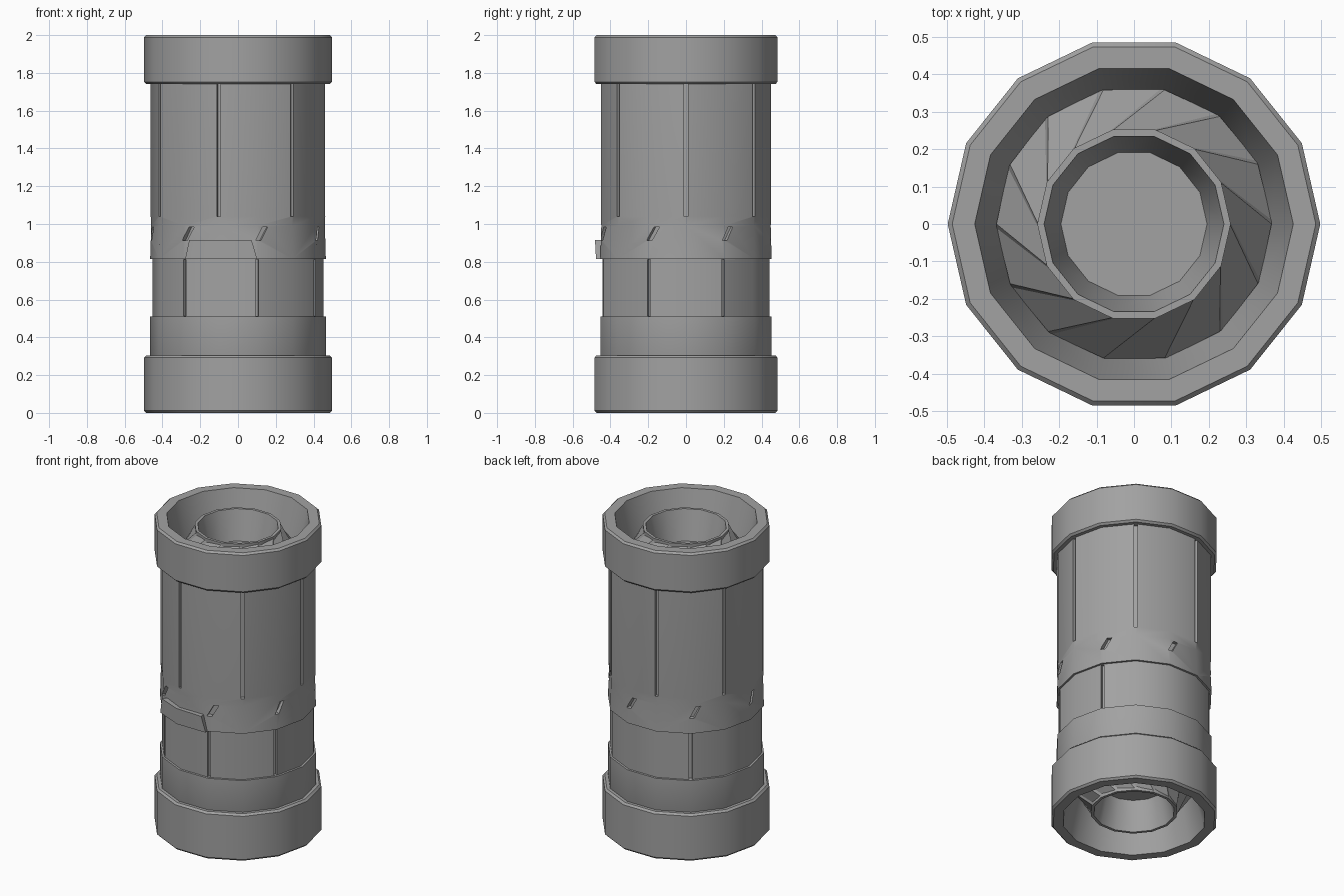
import bpy, bmesh, math
from mathutils import Matrix, Vector

if "Cube" in bpy.data.objects:
    bpy.data.objects.remove(bpy.data.objects["Cube"])

N = 14
STEP = 2 * math.pi / N

grey = bpy.data.materials.new("metal_grey")
grey.diffuse_color = (0.36, 0.36, 0.36, 1)
grey.use_nodes = True
grey.node_tree.nodes["Principled BSDF"].inputs["Base Color"].default_value = grey.diffuse_color


def polar(r, a, z):
    return Vector((r * math.cos(a), r * math.sin(a), z))


def finish(bm, name):
    bmesh.ops.recalc_face_normals(bm, faces=bm.faces)
    me = bpy.data.meshes.new(name)
    bm.to_mesh(me)
    bm.free()
    me.materials.append(grey)
    ob = bpy.data.objects.new(name, me)
    bpy.context.collection.objects.link(ob)
    return ob


def smooth(ob, angle=30):
    bpy.ops.object.select_all(action='DESELECT')
    ob.select_set(True)
    bpy.context.view_layer.objects.active = ob
    bpy.ops.object.shade_smooth_by_angle(angle=math.radians(angle))


def lathe(name, profile, ring=True):
    """Turn an (r, z) profile; ring closes it on itself, otherwise ends are capped."""
    bm = bmesh.new()
    loops = [[bm.verts.new(polar(r, i * STEP, z)) for i in range(N)] for r, z in profile]
    pairs = list(zip(loops, loops[1:] + loops[:1])) if ring else list(zip(loops, loops[1:]))
    for a, b in pairs:
        for i in range(N):
            j = (i + 1) % N
            bm.faces.new((a[i], a[j], b[j], b[i]))
    if not ring:
        bm.faces.new(loops[0])
        bm.faces.new(loops[-1])
    return finish(bm, name)


def add_box(bm, angle, r, z, width, depth, height, lean=0):
    """Box standing at the barrel surface, sheared sideways by lean."""
    shear = Matrix.Identity(4)
    shear[1][2] = lean
    m = (Matrix.Rotation(angle, 4, 'Z') @ Matrix.Translation((r, 0, z)) @ shear
         @ Matrix.Diagonal((depth, width, height, 1)))
    bmesh.ops.create_cube(bm, size=1, matrix=m)


# barrel with a recessed grip band
barrel = lathe("barrel", [(0.45, 0.24), (0.465, 0.28), (0.465, 0.51), (0.453, 0.511),
                          (0.453, 0.814), (0.465, 0.815), (0.46, 0.99), (0.462, 1.04),
                          (0.462, 1.75), (0.45, 1.76)], ring=False)

# grooves cut into the barrel
bm = bmesh.new()
for k in range(7):
    add_box(bm, 2 * k * STEP, 0.462, 1.40, 0.02, 0.05, 0.72)
    add_box(bm, (2 * k + 1) * STEP + 0.055, 0.455, 0.948, 0.03, 0.05, 0.072, lean=0.55)
for k in (1, 5, 9, 11, 13):
    add_box(bm, k * STEP, 0.453, 0.663, 0.018, 0.04, 0.30)
cutter = finish(bm, "groove_cutter")
cutter.hide_render = True
mod = barrel.modifiers.new("grooves", 'BOOLEAN')
mod.operation = 'DIFFERENCE'
mod.solver = 'EXACT'
mod.object = cutter
bpy.context.view_layer.objects.active = barrel
bpy.ops.object.modifier_apply(modifier=mod.name)
bpy.data.objects.remove(cutter)
smooth(barrel)

# raised front tab
bm = bmesh.new()
levels = []
for z, angles in ((0.815, (-125, -102.86, -78)), (0.915, (-122, -102.86, -81.5))):
    pts = [polar(0.487, math.radians(a), z) for a in angles]
    pts += [polar(0.44, math.radians(a), z) for a in reversed(angles)]
    levels.append([bm.verts.new(p) for p in pts])
low, high = levels
for i in range(6):
    j = (i + 1) % 6
    bm.faces.new((low[i], low[j], high[j], high[i]))
for f in levels:
    bm.faces.new((f[0], f[1], f[4], f[5]))
    bm.faces.new((f[1], f[2], f[3], f[4]))
smooth(finish(bm, "front_tab"))


def end_cap(label, rim, z_of):
    """Flange, hub cup and swirl blades; z_of maps depth below the rim to height."""
    c = 0.012
    flange = [(0.485, 0), (0.497, c), (0.497, rim - c), (0.485, rim),
              (0.40, rim), (0.365, 0.245), (0.425, 0)]
    smooth(lathe(label + "_flange", [(r, z_of(d)) for r, d in flange]))
    hub = [(0.258, 0.05), (0.24, 0.05), (0.195, 0.239), (0.25, 0.239)]
    smooth(lathe(label + "_hub", [(r, z_of(d)) for r, d in hub]))

    # overlapping blades spiralling up to the hub, with a thin riser between them
    bm = bmesh.new()
    for k in range(N):
        a0, a1 = k * STEP, (k + 1) * STEP
        gap = 0.03
        o0 = bm.verts.new(polar(0.367, a0 + gap, z_of(0.235)))
        o1 = bm.verts.new(polar(0.367, a1, z_of(0.225)))
        i0 = bm.verts.new(polar(0.256, a0 + STEP + gap, z_of(0.075)))
        i1 = bm.verts.new(polar(0.256, a1 + STEP, z_of(0.06)))
        bm.faces.new((o0, o1, i1, i0))
        p1 = bm.verts.new(polar(0.367, a1 + gap, z_of(0.235)))
        q1 = bm.verts.new(polar(0.256, a1 + STEP + gap, z_of(0.075)))
        bm.faces.new((o1, p1, q1, i1))
    bmesh.ops.remove_doubles(bm, verts=bm.verts, dist=0.0005)
    # make every blade face away from the barrel
    up = 1 if z_of(0) > 1 else -1
    ob = finish(bm, label + "_blades")
    if ob.data.polygons[0].normal.z * up < 0:
        ob.data.flip_normals()


end_cap("top", 0.26, lambda d: 2 - d)
end_cap("bottom", 0.305, lambda d: d)
